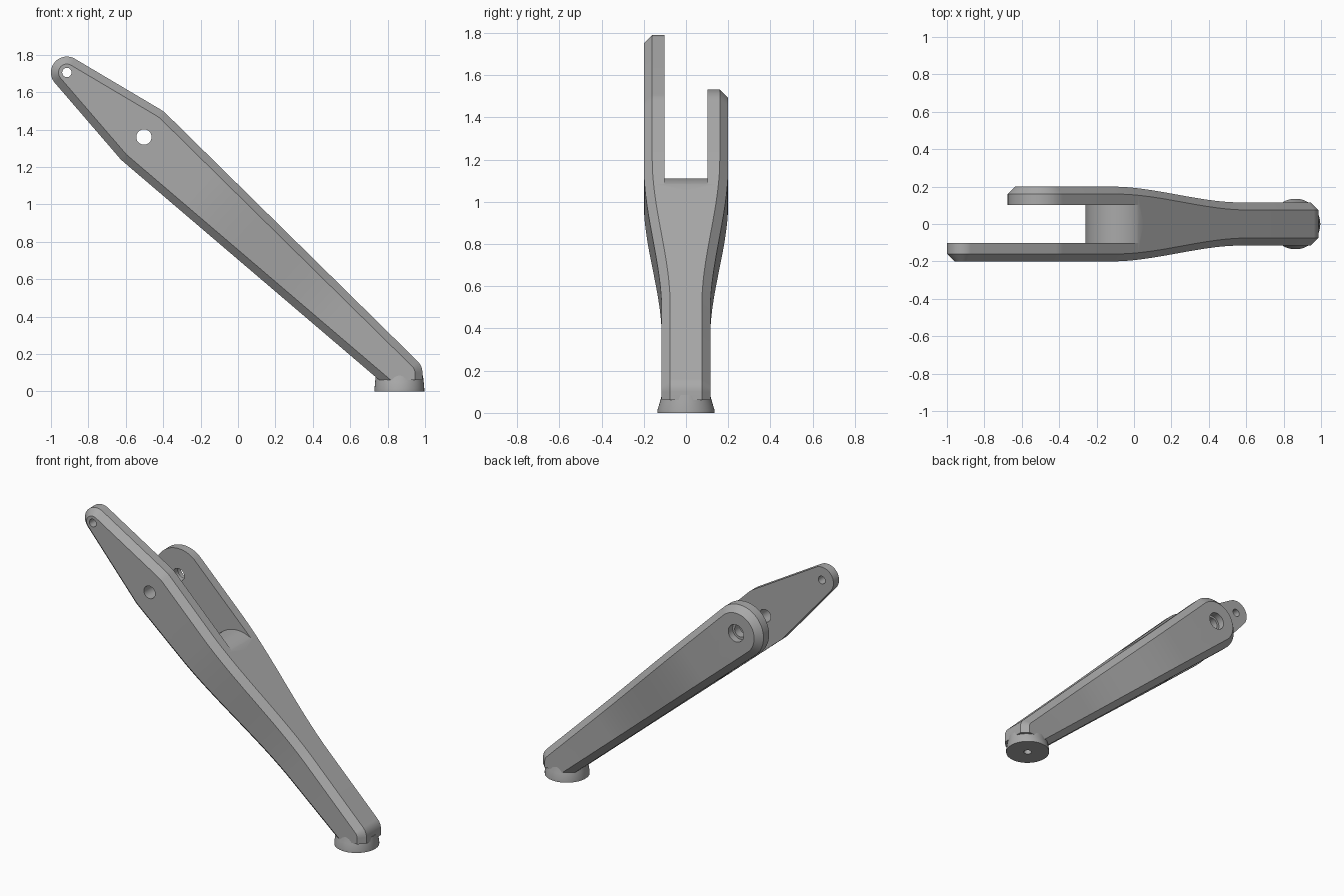
import bpy, bmesh, math
from mathutils import Vector
from mathutils.geometry import convex_hull_2d

cube = bpy.data.objects.get("Cube")
if cube:
    bpy.data.objects.remove(cube)

grey = bpy.data.materials.new("satin_grey")
grey.use_nodes = True
colour = (0.40, 0.40, 0.40, 1)
grey.diffuse_color = colour
grey.node_tree.nodes["Principled BSDF"].inputs["Base Color"].default_value = colour

TIP = (-0.915, 1.705, 0.085)       # x, z, radius
PIVOT = (-0.503, 1.36, 0.172)
HEEL = [(0.90, 0.10, 0.086), (0.90, 0.05, 0.086)]
CHAMFER = 0.04
FULL, SLIM = 0.20, 0.115           # half widths of the fork and the shank
ALONG = Vector((0.736, 0, -0.676))
FLARE_START, FLARE_END = -0.88, 0.10


def new_object(name, bm):
    bmesh.ops.recalc_face_normals(bm, faces=bm.faces)
    mesh = bpy.data.meshes.new(name)
    bm.to_mesh(mesh)
    bm.free()
    mesh.materials.append(grey)
    obj = bpy.data.objects.new(name, mesh)
    bpy.context.collection.objects.link(obj)
    return obj


def loft(bm, rings):
    """Skin a list of equal closed rings and cap both ends."""
    loops = [[bm.verts.new(p) for p in ring] for ring in rings]
    count = len(loops[0])
    for a, b in zip(loops, loops[1:]):
        for i in range(count):
            j = (i + 1) % count
            bm.faces.new((a[i], a[j], b[j], b[i]))
    bm.faces.new(loops[0])
    bm.faces.new(loops[-1])


def outline(circles, steps=96):
    """Belt around circles: full-size points and chamfer-inset points."""
    outer, inner = [], []
    for x, z, r in circles:
        for i in range(steps):
            a = math.tau * i / steps
            c, s = math.cos(a), math.sin(a)
            outer.append(Vector((x + r * c, z + r * s)))
            inner.append(Vector((x + (r - CHAMFER) * c, z + (r - CHAMFER) * s)))
    hull = convex_hull_2d(outer)
    return [outer[i] for i in hull], [inner[i] for i in hull]


def cylinder_y(name, x, z, r, y0, y1, steps=48):
    bm = bmesh.new()
    ring = [(x + r * math.cos(math.tau * i / steps), z + r * math.sin(math.tau * i / steps))
            for i in range(steps)]
    loft(bm, [[(px, y, pz) for px, pz in ring] for y in (y0, y1)])
    return new_object(name, bm)


def half_arm(name, circles, side):
    """Chamfered half of the arm, from the middle plane to its outer face."""
    bm = bmesh.new()
    outer, inner = outline(circles)
    levels = [(outer, 0), (outer, FULL - CHAMFER), (inner, FULL)]
    loft(bm, [[(p.x, side * y, p.y) for p in ring] for ring, y in levels])
    # Strips across the flare so the sides can bend
    for i in range(25):
        s = FLARE_START + (FLARE_END - FLARE_START) * i / 24
        bmesh.ops.bisect_plane(bm, geom=bm.verts[:] + bm.edges[:] + bm.faces[:],
                               plane_co=ALONG * (s / ALONG.length_squared), plane_no=ALONG)
    # Flat underside, hidden in the foot
    cut = bmesh.ops.bisect_plane(bm, geom=bm.verts[:] + bm.edges[:] + bm.faces[:],
                                 plane_co=(0, 0, 0.06), plane_no=(0, 0, 1), clear_inner=True)
    rim = [e for e in cut["geom_cut"] if isinstance(e, bmesh.types.BMEdge)]
    bmesh.ops.holes_fill(bm, edges=rim)
    # Narrow smoothly from fork to shank
    for v in bm.verts:
        if abs(v.co.y) > 0.01:
            t = min(1, max(0, (v.co.dot(ALONG) - FLARE_START) / (FLARE_END - FLARE_START)))
            v.co.y -= side * (FULL - SLIM) * t * t * (3 - 2 * t)
    return new_object(name, bm)


# Cutter for the fork slot, ending on a rounded floor
floor = []
for i in range(41):
    a = math.radians(200 - 142 * i / 40)
    floor.append((-0.073 + 0.187 * math.cos(a), 0.923 + 0.187 * math.sin(a)))
floor += [(0.2, 1.4), (0.2, 2.0), (-1.2, 2.0), (-1.2, 0.5), (-0.4, 0.5)]
bm = bmesh.new()
loft(bm, [[(x, y, z) for x, z in floor] for y in (-0.102, 0.102)])
cutters = [
    new_object("slot_cutter", bm),
    cylinder_y("pivot_cutter", PIVOT[0], PIVOT[1], 0.041, -0.3, 0.3),
    cylinder_y("counterbore_cutter", PIVOT[0], PIVOT[1], 0.056, 0.155, 0.3),
    cylinder_y("tip_cutter", TIP[0], TIP[1], 0.025, -0.3, 0.3),
]

# Cut the long front half and the short back half, then weld them together
halves = [half_arm("front_half", [TIP, PIVOT] + HEEL, -1),
          half_arm("back_half", [PIVOT] + HEEL, 1)]
arm_bm = bmesh.new()
for half in halves:
    for cutter in cutters:
        mod = half.modifiers.new(cutter.name, "BOOLEAN")
        mod.operation = "DIFFERENCE"
        mod.solver = "EXACT"
        mod.object = cutter
    bpy.context.view_layer.update()
    cut_obj = half.evaluated_get(bpy.context.evaluated_depsgraph_get())
    arm_bm.from_mesh(cut_obj.to_mesh())
    cut_obj.to_mesh_clear()
middle = [f for f in arm_bm.faces if all(abs(v.co.y) < 1e-4 for v in f.verts)]
bmesh.ops.delete(arm_bm, geom=middle, context="FACES")
bmesh.ops.remove_doubles(arm_bm, verts=arm_bm.verts, dist=1e-4)
for f in arm_bm.faces:
    f.material_index = 0
arm = new_object("fork_arm", arm_bm)
for obj in halves + cutters:
    bpy.data.objects.remove(obj)

# Round foot with a screw hole underneath: x radius, y radius, height
bm = bmesh.new()
profile = [(0.024, 0.024, 0.05), (0.024, 0.024, 0), (0.133, 0.135, 0),
           (0.133, 0.135, 0.015), (0.130, 0.124, 0.05), (0.126, 0.115, 0.085)]
angles = [math.tau * i / 64 for i in range(64)]
loft(bm, [[(0.863 + rx * math.cos(a), ry * math.sin(a), z) for a in angles]
          for rx, ry, z in profile])
foot = new_object("foot", bm)

# Smooth curved walls, keep chamfer edges crisp
for obj in (arm, foot):
    bpy.ops.object.select_all(action="DESELECT")
    obj.select_set(True)
    bpy.context.view_layer.objects.active = obj
    bpy.ops.object.shade_smooth_by_angle(angle=math.radians(25))
